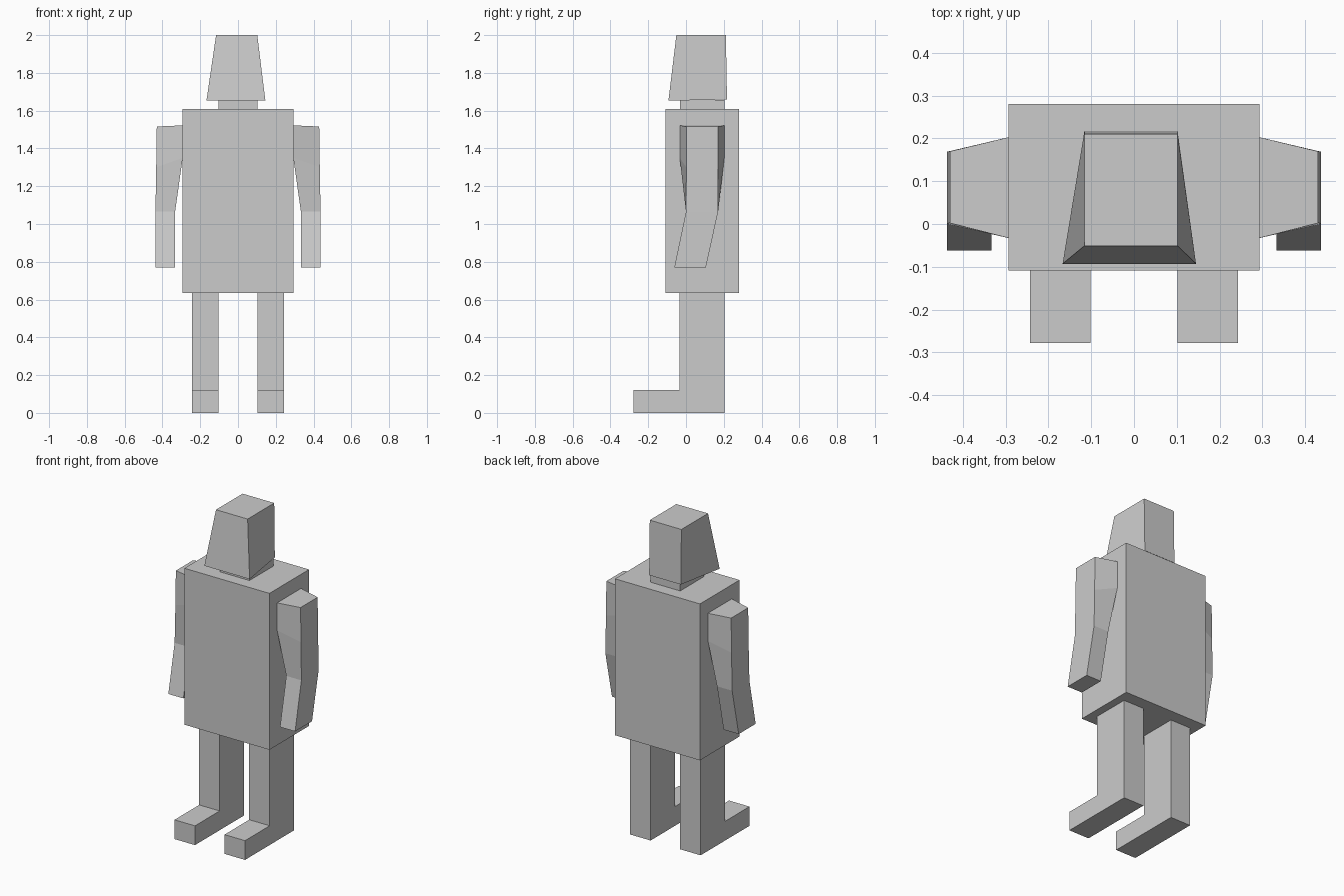
import bpy, bmesh

if "Cube" in bpy.data.objects:
    bpy.data.objects.remove(bpy.data.objects["Cube"])


def loft(name, rings, mirror=False):
    """Solid through a series of four-cornered rings, capped at both ends."""
    bm = bmesh.new()
    loops = [[bm.verts.new(p) for p in ring] for ring in rings]
    for a, b in zip(loops, loops[1:]):
        n = len(a)
        for i in range(n):
            j = (i + 1) % n
            bm.faces.new((a[i], a[j], b[j], b[i]))
    bm.faces.new(loops[0])
    bm.faces.new(loops[-1])
    bmesh.ops.recalc_face_normals(bm, faces=bm.faces)
    mesh = bpy.data.meshes.new(name)
    bm.to_mesh(mesh)
    bm.free()
    obj = bpy.data.objects.new(name, mesh)
    bpy.context.collection.objects.link(obj)
    if mirror:
        obj.modifiers.new("mirror", 'MIRROR').use_axis[0] = True
    return obj


def rect(x0, x1, y0, y1, z):
    return [(x0, y0, z), (x1, y0, z), (x1, y1, z), (x0, y1, z)]


def section(xi, yi0, yi1, zi, xo, yo0, yo1, zo):
    """Arm section with an inner edge (toward the body) and an outer edge."""
    return [(xi, yi0, zi), (xo, yo0, zo), (xo, yo1, zo), (xi, yi1, zi)]


# Torso and neck
loft("torso", [rect(-0.293, 0.293, -0.109, 0.281, z) for z in (0.635, 1.61)])
loft("neck", [rect(-0.102, 0.102, -0.033, 0.203, z) for z in (1.61, 1.656)])

# Head: flares toward the bottom of the face
loft("head", [
    [(-0.167, -0.093, 1.653), (0.145, -0.093, 1.653),
     (0.102, 0.217, 1.659), (-0.116, 0.217, 1.659)],
    rect(-0.116, 0.102, -0.051, 0.211, 2.0),
])

# Legs: L-shaped profile with the foot forward
profile = [(-0.278, 0), (0.203, 0), (0.203, 0.635),
           (-0.035, 0.635), (-0.035, 0.12), (-0.278, 0.12)]
loft("legs", [[(x, y, z) for y, z in profile] for x in (0.102, 0.243)],
     mirror=True)

# Arms: wide at the shoulder, narrowing to the elbow, forearm swung forward
loft("arms", [
    section(0.293, -0.033, 0.203, 1.522, 0.43, 0.002, 0.17, 1.516),
    section(0.293, -0.033, 0.203, 1.35, 0.433, 0.002, 0.17, 1.30),
    section(0.333, 0.0, 0.17, 1.065, 0.437, 0.0, 0.17, 1.065),
    section(0.333, -0.062, 0.105, 0.77, 0.437, -0.062, 0.105, 0.77),
], mirror=True)
